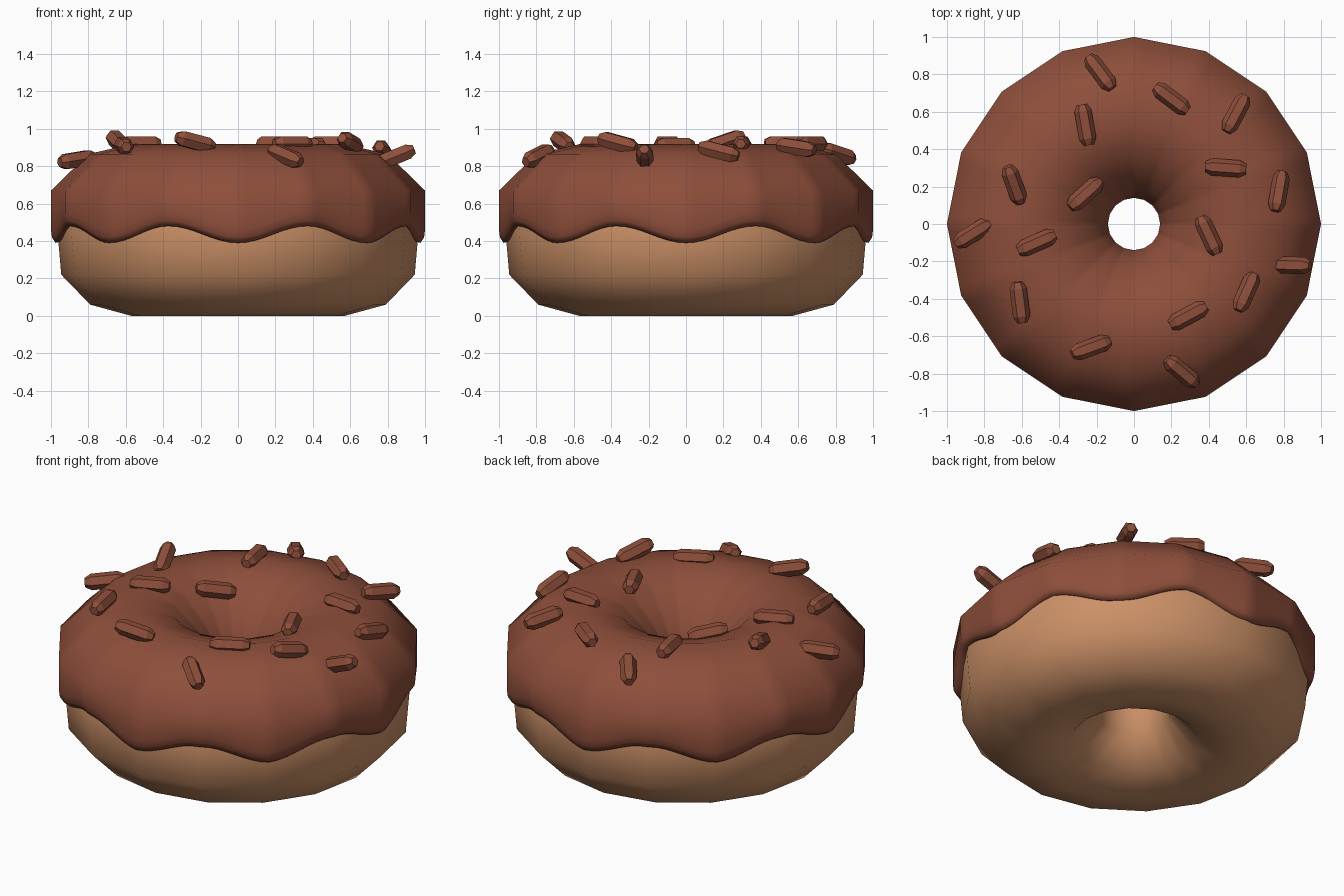
import bpy, bmesh, math
from mathutils import Vector

if "Cube" in bpy.data.objects:
    bpy.data.objects.remove(bpy.data.objects["Cube"])


def material(name, rgb):
    m = bpy.data.materials.new(name)
    m.diffuse_color = (*rgb, 1)
    m.use_nodes = True
    m.node_tree.nodes["Principled BSDF"].inputs["Base Color"].default_value = m.diffuse_color
    return m


TAN = material("baked tan", (0.60, 0.28, 0.135))
CHOC = material("chocolate brown", (0.27, 0.077, 0.043))


def finish(name, bm, mat, smooth=True):
    bmesh.ops.recalc_face_normals(bm, faces=bm.faces[:])
    me = bpy.data.meshes.new(name)
    bm.to_mesh(me)
    bm.free()
    me.materials.append(mat)
    for p in me.polygons:
        p.use_smooth = smooth
    ob = bpy.data.objects.new(name, me)
    bpy.context.collection.objects.link(ob)
    return ob


def lathe(name, profile, steps, mat):
    """Revolve a closed profile (a function of angle) along a 16-sided outline."""
    bm = bmesh.new()
    rings = []
    half = math.pi / 16
    for i in range(steps):
        a = 2 * math.pi * i / steps
        k = math.cos(half) / math.cos(a % (2 * half) - half)
        rings.append([bm.verts.new((r * k * math.cos(a), r * k * math.sin(a), z))
                      for r, z in profile(a)])
    n = len(rings[0])
    for i in range(steps):
        p, q = rings[i], rings[(i + 1) % steps]
        for j in range(n):
            bm.faces.new((p[j], q[j], q[(j + 1) % n], p[(j + 1) % n]))
    return finish(name, bm, mat)


# Dough ring
def dough_profile(a):
    return [(.57, 0), (.79, .06), (.945, .22), (.965, .45), (.92, .67), (.78, .81),
            (.56, .87), (.37, .81), (.23, .66), (.165, .45), (.20, .22), (.35, .06)]


# Icing with a wavy lower edge, closed underneath inside the dough
def icing_profile(a):
    w = .435 - .045 * math.cos(8 * a)
    v = .46 - .03 * math.cos(8 * a)
    return [(.94, w + .01), (.975, w), (.995, w + .03), (1, w + .07), (1, .67),
            (.80, .865), (.56, .92), (.36, .86), (.20, .69), (.14, .54), (.14, v + .02),
            (.175, v), (.25, .66), (.38, .80), (.56, .86), (.77, .80), (.91, .66)]


lathe("dough", dough_profile, 16, TAN)
lathe("icing", icing_profile, 128, CHOC)


# Sprinkles: six-sided rods with tapered ends, centre x, y, z, heading and rise in degrees
def sprinkle(name, x, y, z, heading, rise, length=.22):
    h, t = math.radians(heading), math.radians(rise)
    d = Vector((math.cos(h) * math.cos(t), math.sin(h) * math.cos(t), math.sin(t)))
    side = Vector((-math.sin(h), math.cos(h), 0))
    up = d.cross(side)
    c = Vector((x, y, z))
    bm = bmesh.new()
    rings = []
    for s, r in ((-.5, .027), (-.34, .046), (.34, .046), (.5, .027)):
        rings.append([bm.verts.new(c + d * s * length
                                   + side * r * math.cos(k * math.pi / 3)
                                   + up * r * math.sin(k * math.pi / 3)) for k in range(6)])
    for p, q in zip(rings, rings[1:]):
        for k in range(6):
            bm.faces.new((p[k], p[(k + 1) % 6], q[(k + 1) % 6], q[k]))
    bm.faces.new(rings[0])
    bm.faces.new(rings[-1])
    finish(name, bm, CHOC, False)


places = [(-.18, .81, .865, -53, 15), (.20, .67, .92, -37, 0), (.545, .59, .90, 62, -8),
          (-.26, .53, .92, -80, 0), (.49, .30, .92, -4, 0), (.775, .175, .88, 80, -14),
          (-.64, .21, .93, 110, 18), (-.26, .16, .86, 42, -10), (.40, -.06, .91, -65, 0),
          (-.86, -.05, .835, 32, 8), (-.52, -.10, .92, 24, 0), (.84, -.22, .85, -2, 22),
          (-.61, -.42, .91, 97, 4), (.60, -.365, .925, 66, -14), (.29, -.49, .92, 28, 0),
          (-.23, -.66, .93, 20, -14), (.255, -.79, .855, -40, -18)]
for i, p in enumerate(places):
    sprinkle(f"sprinkle_{i + 1}", *p)
